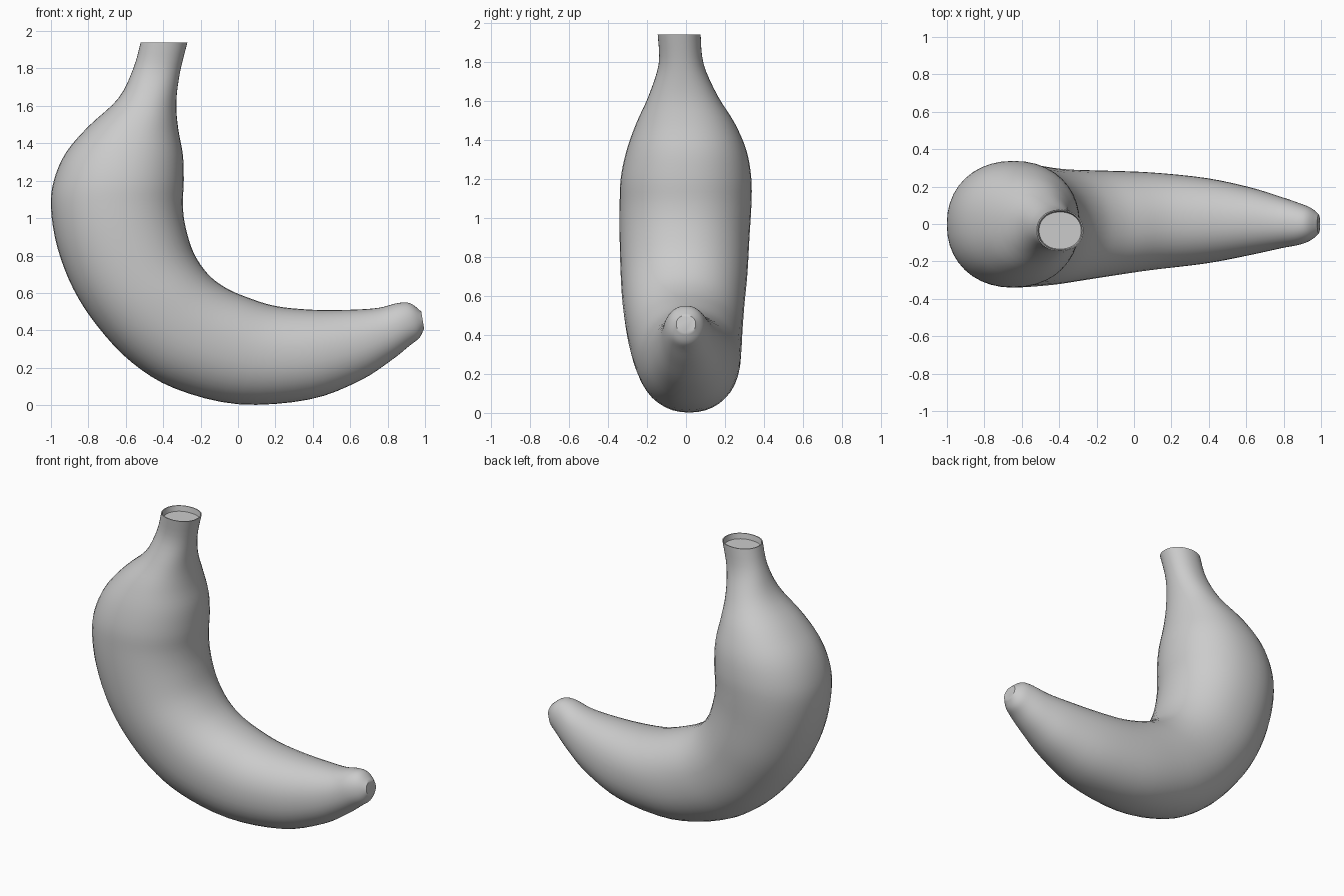
import bpy, bmesh, math
from mathutils import Vector

if "Cube" in bpy.data.objects:
    bpy.data.objects.remove(bpy.data.objects["Cube"])

# Sections from stalk to tip: outer x, z, inner x, z, y min, y max
SECTIONS = [
    (-0.52, 1.94, -0.27, 1.94, -0.145, 0.075),
    (-0.56, 1.80, -0.31, 1.78, -0.14, 0.09),
    (-0.64, 1.64, -0.33, 1.62, -0.19, 0.16),
    (-0.80, 1.49, -0.32, 1.48, -0.255, 0.25),
    (-0.92, 1.35, -0.295, 1.34, -0.305, 0.31),
    (-0.985, 1.20, -0.29, 1.20, -0.335, 0.335),
    (-1.00, 1.05, -0.295, 1.07, -0.34, 0.335),
    (-0.965, 0.84, -0.28, 0.95, -0.34, 0.325),
    (-0.88, 0.62, -0.235, 0.81, -0.335, 0.315),
    (-0.75, 0.42, -0.16, 0.70, -0.325, 0.30),
    (-0.57, 0.23, -0.07, 0.63, -0.305, 0.29),
    (-0.34, 0.09, 0.04, 0.58, -0.28, 0.285),
    (0.00, 0.005, 0.20, 0.53, -0.245, 0.275),
    (0.38, 0.03, 0.40, 0.51, -0.21, 0.245),
    (0.65, 0.13, 0.60, 0.51, -0.165, 0.195),
    (0.82, 0.24, 0.75, 0.52, -0.13, 0.145),
    (0.92, 0.32, 0.85, 0.545, -0.11, 0.11),
    (0.97, 0.36, 0.92, 0.545, -0.085, 0.085),
    (0.995, 0.41, 0.98, 0.50, -0.05, 0.05),
]
SIDES, STEPS, POWER = 40, 4, 2.15


def spline(a, b, c, d, t):
    return 0.5 * (2*b + (c - a)*t + (2*a - 5*b + 4*c - d)*t*t + (3*b - a - 3*c + d)*t**3)


def soften(v):
    return math.copysign(abs(v) ** (2 / POWER), v)


def ring(bm, s, scale=1.0, drop=0.0):
    outer, inner = Vector((s[0], 0, s[1])), Vector((s[2], 0, s[3]))
    mid = (outer + inner) / 2 + Vector((0, (s[4] + s[5]) / 2, -drop))
    radial, side = (outer - inner) / 2, Vector((0, (s[5] - s[4]) / 2, 0))
    verts = []
    for i in range(SIDES):
        a = math.tau * i / SIDES
        verts.append(bm.verts.new(mid + scale * (radial * soften(math.cos(a)) + side * soften(math.sin(a)))))
    return verts


bm = bmesh.new()

# Sunken stalk end
rings = [ring(bm, SECTIONS[0], 0.90, 0.035), ring(bm, SECTIONS[0], 0.95, 0.0)]

# Curved body
n = len(SECTIONS)
for i in range(n - 1):
    p = [SECTIONS[min(max(i + k, 0), n - 1)] for k in (-1, 0, 1, 2)]
    for j in range(STEPS):
        rings.append(ring(bm, [spline(*q, j / STEPS) for q in zip(*p)]))
rings.append(ring(bm, SECTIONS[-1]))

# Skin and end caps
for a, b in zip(rings, rings[1:]):
    for i in range(SIDES):
        k = (i + 1) % SIDES
        bm.faces.new((a[i], a[k], b[k], b[i]))
bm.faces.new(rings[0])
bm.faces.new(rings[-1])
bmesh.ops.recalc_face_normals(bm, faces=bm.faces[:])

mesh = bpy.data.meshes.new("banana")
bm.to_mesh(mesh)
bm.free()
banana = bpy.data.objects.new("banana", mesh)
bpy.context.collection.objects.link(banana)
bpy.context.view_layer.objects.active = banana
banana.select_set(True)
bpy.ops.object.shade_smooth_by_angle(angle=math.radians(40))
